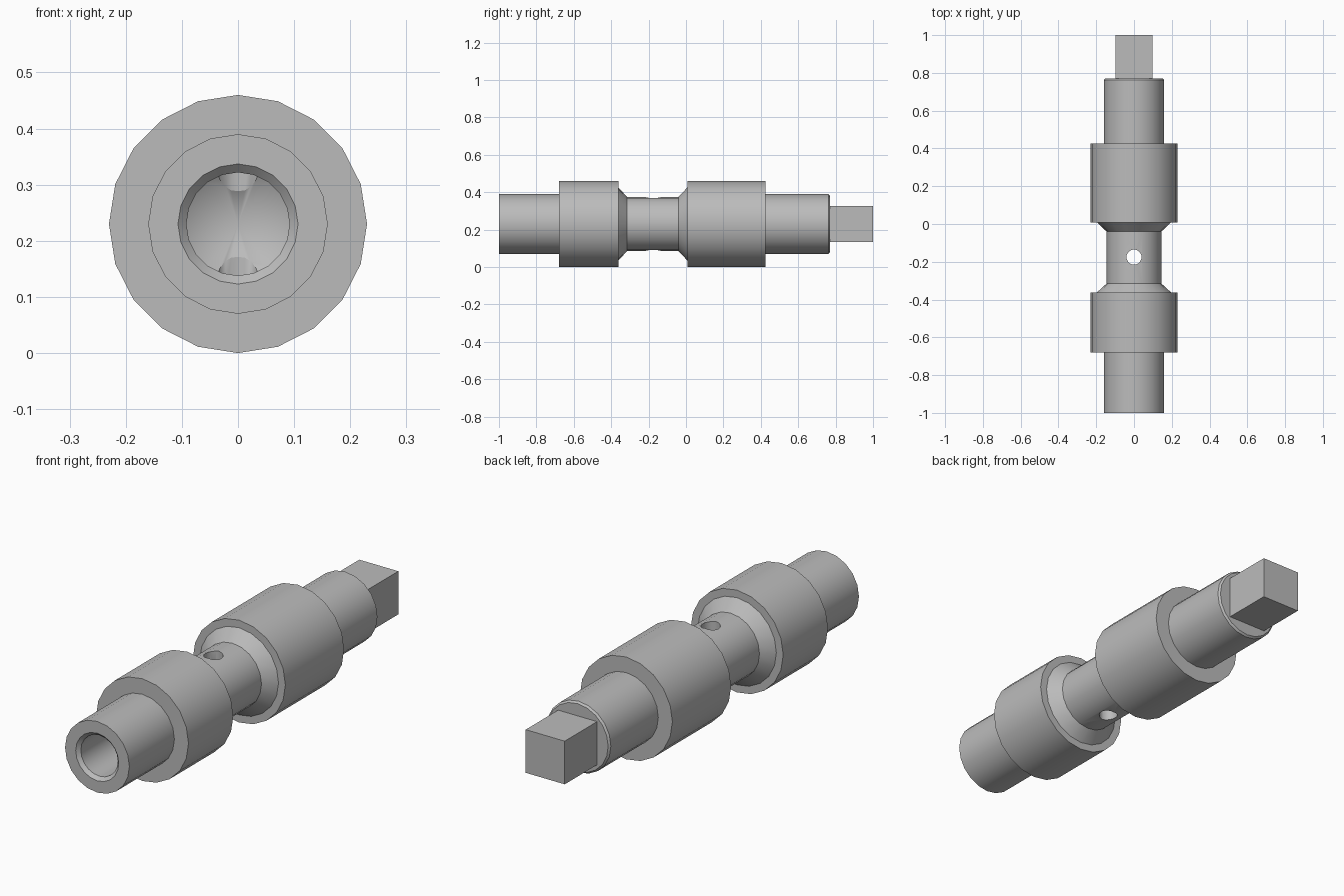
import bpy
import bmesh
from math import radians
from mathutils import Matrix, Vector

if "Cube" in bpy.data.objects:
    bpy.data.objects.remove(bpy.data.objects["Cube"], do_unlink=True)

SIDES = 20
AXIS_Z = 0.23

steel = bpy.data.materials.new("grey_steel")
steel.use_nodes = True
colour = (0.5, 0.5, 0.5, 1)
steel.diffuse_color = colour
steel.node_tree.nodes["Principled BSDF"].inputs["Base Color"].default_value = colour


def add_object(name, bm):
    bmesh.ops.recalc_face_normals(bm, faces=bm.faces)
    mesh = bpy.data.meshes.new(name)
    bm.to_mesh(mesh)
    bm.free()
    mesh.materials.append(steel)
    obj = bpy.data.objects.new(name, mesh)
    bpy.context.collection.objects.link(obj)
    return obj


def lathe(name, profile):
    """Revolve (y, radius) points around the shaft axis."""
    bm = bmesh.new()
    verts = [bm.verts.new((0, y, AXIS_Z + r)) for y, r in profile]
    edges = [bm.edges.new(pair) for pair in zip(verts, verts[1:])]
    bmesh.ops.spin(bm, geom=verts + edges, cent=(0, 0, AXIS_Z), axis=(0, 1, 0),
                   angle=radians(360), steps=SIDES, use_duplicate=False)
    bmesh.ops.remove_doubles(bm, verts=bm.verts, dist=0.0005)
    return add_object(name, bm)


# Stepped shaft with two collars, a waist and a drilled front end
shaft = lathe("stepped_shaft", [
    (-0.10, 0), (-0.155, 0.092), (-0.985, 0.092), (-1, 0.107),   # bore
    (-1, 0.16), (-0.68, 0.16),                                   # front journal
    (-0.68, 0.23), (-0.362, 0.23), (-0.362, 0.196),              # front collar
    (-0.315, 0.145), (-0.04, 0.145),                             # waist
    (0.008, 0.196), (0.008, 0.23), (0.425, 0.23),                # rear collar
    (0.425, 0.16), (0.762, 0.16), (0.77, 0.152), (0.77, 0)])     # rear journal

# Cross hole through the waist
bm = bmesh.new()
bmesh.ops.create_cone(bm, cap_ends=True, segments=SIDES, radius1=0.04,
                      radius2=0.04, depth=0.6,
                      matrix=Matrix.Translation((0, -0.175, AXIS_Z)))
cutter = add_object("cross_hole_cutter", bm)
cutter.hide_render = True
cut = shaft.modifiers.new("cross_hole", "BOOLEAN")
cut.operation = "DIFFERENCE"
cut.solver = "EXACT"
cut.object = cutter

bpy.context.view_layer.objects.active = shaft
shaft.select_set(True)
bpy.ops.object.modifier_apply(modifier=cut.name)
bpy.data.objects.remove(cutter, do_unlink=True)
bpy.ops.object.shade_smooth_by_angle(angle=radians(30))

# Square drive at the rear end
bm = bmesh.new()
bmesh.ops.create_cube(bm, size=1)
bmesh.ops.scale(bm, verts=bm.verts, vec=Vector((0.194, 0.25, 0.194)))
bmesh.ops.translate(bm, verts=bm.verts, vec=Vector((0, 0.875, AXIS_Z)))
add_object("square_drive", bm)
